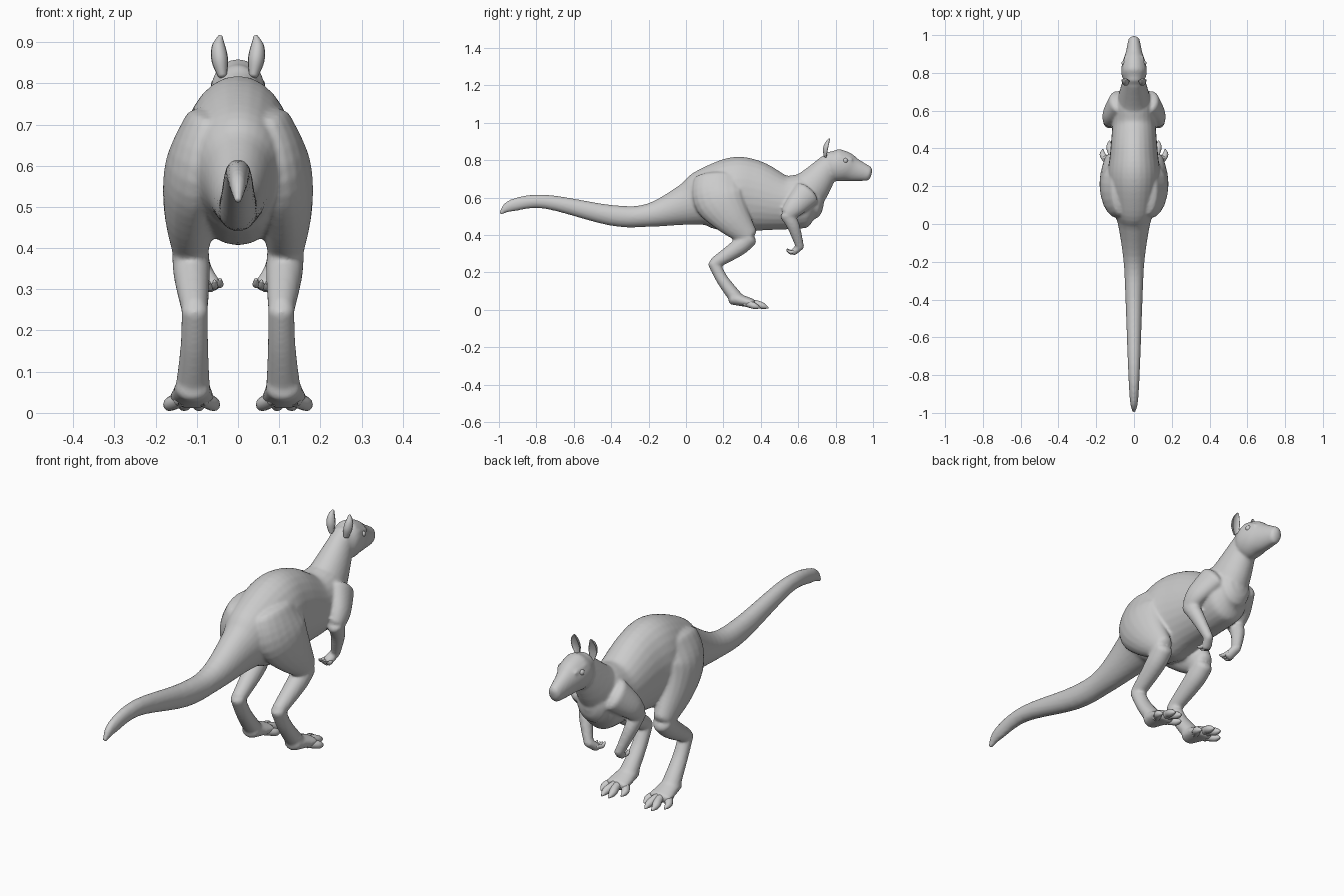
import bpy, bmesh, math
from mathutils import Vector, Matrix

if "Cube" in bpy.data.objects:
    bpy.data.objects.remove(bpy.data.objects["Cube"])


def spline(secs, steps):
    """Catmull-Rom interpolation of (x, y, z, half width, half height) sections."""
    out, n = [], len(secs)
    for i in range(n - 1):
        a, b, c, d = (secs[max(0, min(n - 1, i + k))] for k in (-1, 0, 1, 2))
        for s in range(steps):
            t = s / steps
            out.append([0.5 * (2 * q + (r - p) * t + (2 * p - 5 * q + 4 * r - e) * t * t
                        + (3 * q - p - 3 * r + e) * t ** 3) for p, q, r, e in zip(a, b, c, d)])
    out.append(list(secs[-1]))
    return out


def loft(bm, secs, side=1, seg=20, steps=5, cup=False):
    """Round-ended elliptical tube through the sections."""
    rows = spline(secs, steps)
    pts = [Vector(r[:3]) for r in rows]
    n = len(rows)
    tans = [(pts[min(i + 1, n - 1)] - pts[max(i - 1, 0)]).normalized() for i in range(n)]
    rings = [(p, t, r[3], r[4]) for p, t, r in zip(pts, tans, rows)]
    for end, sgn in ((0, -1), (-1, 1)):
        p, t, w, h = rings[end]
        m = 0.6 * min(w, h) * sgn
        extra = []
        for i in (1, 2, 3):
            a = i * math.pi / 7
            extra.append((p + t * m * math.sin(a), t, w * math.cos(a), h * math.cos(a)))
        rings = extra[::-1] + rings if sgn < 0 else rings + extra
    prev = first = None
    for p, t, w, h in rings:
        s = (Vector((1, 0, 0)) - t * t.x).normalized()
        u = t.cross(s)
        ring = []
        for k in range(seg):
            a = math.tau * k / seg
            sn = math.sin(a)
            if cup and sn > 0:
                sn *= -0.35
            v = p + s * w * math.cos(a) + u * h * sn
            ring.append(bm.verts.new((v.x * side, v.y, v.z)))
        if prev:
            for k in range(seg):
                j = (k + 1) % seg
                bm.faces.new((prev[k], prev[j], ring[j], ring[k]))
        else:
            first = ring
        prev = ring
    bm.faces.new(first[::-1])
    bm.faces.new(prev)


def profile(rows):
    """Midline sections from (y, top, bottom, half width)."""
    return [(0, y, (t + b) / 2, w, (t - b) / 2) for y, t, b, w in rows]


def limb(rows, d0=1.0, d1=1.0):
    """Sections from (x, y, z, half width); depth ratio runs from d0 to d1."""
    n = len(rows) - 1
    return [(x, y, z, r, r * (d0 + (d1 - d0) * i / n)) for i, (x, y, z, r) in enumerate(rows)]


def finish(bm, name):
    bmesh.ops.recalc_face_normals(bm, faces=bm.faces)
    me = bpy.data.meshes.new(name)
    bm.to_mesh(me)
    bm.free()
    me.polygons.foreach_set("use_smooth", [True] * len(me.polygons))
    ob = bpy.data.objects.new(name, me)
    bpy.context.collection.objects.link(ob)
    return ob


bm = bmesh.new()
# tail and torso
loft(bm, profile([(-.99, .525, .507, .01), (-.93, .59, .525, .022), (-.75, .615, .54, .032),
                  (-.4, .56, .45, .045), (-.2, .567, .443, .055), (0, .672, .45, .085),
                  (.1, .752, .435, .118), (.25, .815, .408, .14), (.36, .8, .412, .128),
                  (.52, .72, .428, .115), (.64, .725, .44, .11), (.69, .68, .485, .08)]), seg=28)
# neck
loft(bm, limb([(0, .59, .585, .1), (0, .67, .655, .084), (0, .77, .78, .053)], 1.25, 1.15), seg=28)
# head
loft(bm, profile([(.755, .85, .73, .05), (.795, .862, .69, .067), (.85, .845, .685, .063),
                  (.9, .811, .685, .046), (.975, .768, .688, .03)]), seg=28)

thigh = limb([(.07, .17, .7, .062), (.098, .18, .6, .078), (.114, .24, .5, .067),
              (.116, .33, .395, .044)], 2.1, 1.3)
shank = limb([(.115, .335, .385, .045), (.112, .28, .333, .044), (.105, .155, .25, .032)], 1.1, 1)
foot_bone = limb([(.105, .148, .25, .032), (.106, .195, .16, .034), (.11, .27, .06, .042)], 1, .9)
foot_pad = limb([(.11, .25, .062, .042), (.112, .355, .034, .056)], .85, .43)
upper_arm = limb([(.085, .645, .62, .05), (.122, .585, .555, .043), (.13, .548, .515, .036)], 1.5, 1.2)
forearm = limb([(.13, .54, .51, .034), (.118, .575, .445, .03), (.08, .61, .335, .02)], 1.15, 1.1)
paw = limb([(.08, .612, .34, .021), (.064, .575, .308, .025)], 1, .75)
brow = limb([(.047, .82, .818, .012), (.042, .885, .802, .01)], .9, .9)
for side in (1, -1):
    for part in (thigh, shank, foot_bone, foot_pad, upper_arm, forearm, paw, brow):
        loft(bm, part, side)
body = finish(bm, "body")
rm = body.modifiers.new("blend", 'REMESH')
rm.mode = 'VOXEL'
rm.voxel_size = 0.007
rm.use_smooth_shade = True
sm = body.modifiers.new("soften", 'SMOOTH')
sm.factor = 0.5
sm.iterations = 5

# cupped ears
bm = bmesh.new()
for side in (1, -1):
    loft(bm, limb([(.038, .752, .82, .012), (.044, .758, .855, .02), (.047, .765, .888, .017),
                   (.043, .77, .913, .006)], 1.3, 1.3), side, seg=16, cup=True)
finish(bm, "ears")

# eyes
bm = bmesh.new()
for side in (1, -1):
    bmesh.ops.create_uvsphere(bm, u_segments=16, v_segments=10, radius=.014,
                              matrix=Matrix.Translation((side * .052, .852, .797)))
finish(bm, "eyes")

# toes with tapering claws: fanned from the pad, longest in the middle
bm = bmesh.new()
for side in (1, -1):
    for i in range(4):
        x = .06 + .035 * i
        y = .445 - .05 * abs(i - 1.5) ** 2 / 2.25
        loft(bm, limb([(.08 + .022 * i, .32, .035, .018), ((x + .11) / 2, y - .07, .034, .018),
                       (x, y - .03, .021, .017), (x, y, .01, .004)]), side, seg=12)
finish(bm, "toes")

# curled fingers
bm = bmesh.new()
for side in (1, -1):
    for i in range(4):
        x, z = .044 + .013 * i, .302 + .004 * abs(i - 2)
        loft(bm, limb([(x * .6 + .027, .59, z + .008, .009), (x, .56, z + .002, .009),
                       (x, .54, z + .014, .004)]), side, seg=10)
finish(bm, "fingers")
